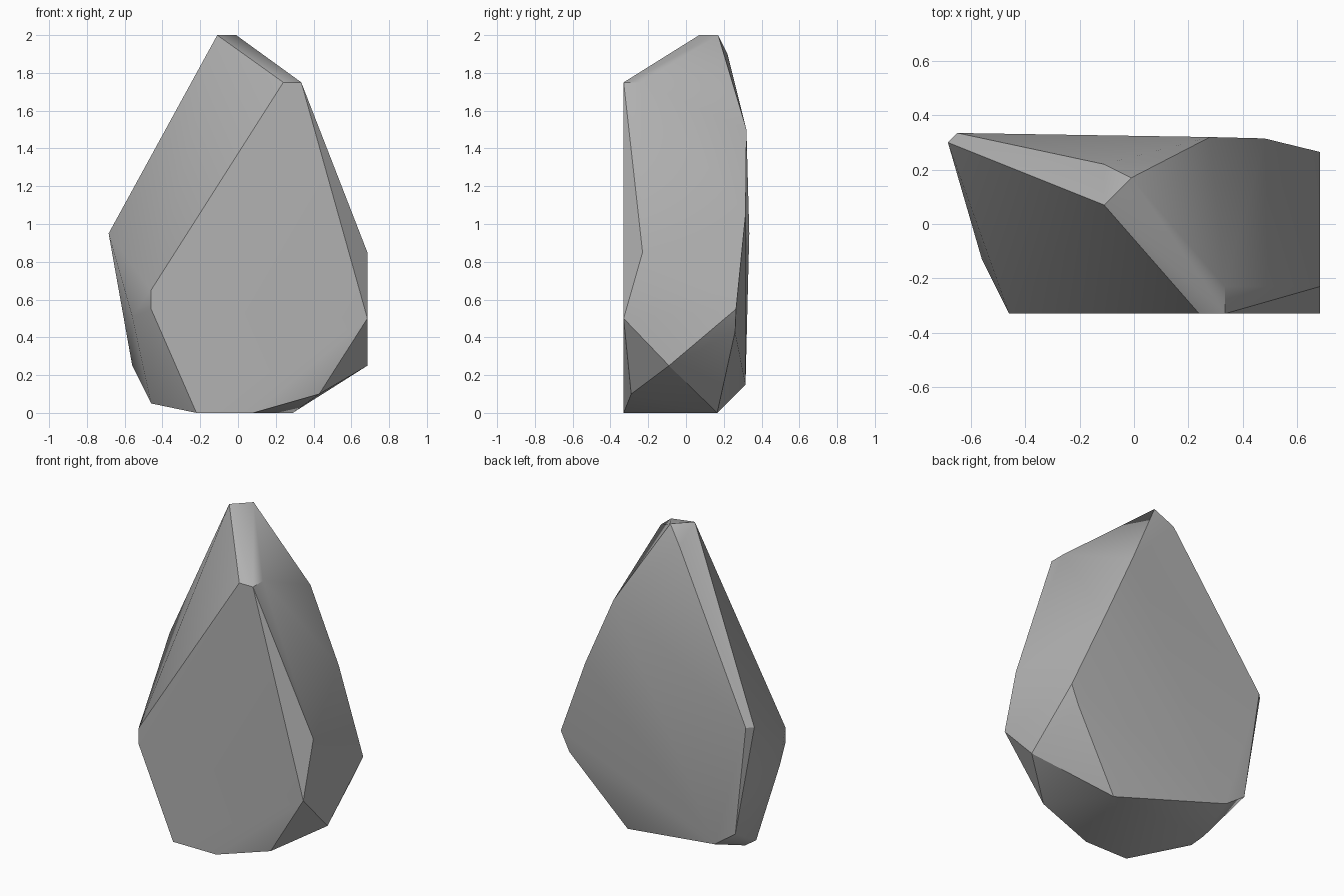
import bpy
import bmesh
import math

# Remove only the default object
default_object = bpy.data.objects.get("Cube")
if default_object:
    bpy.data.objects.remove(default_object, do_unlink=True)


def make_material(name, colour):
    material = bpy.data.materials.new(name)
    material.use_nodes = True
    material.diffuse_color = colour
    shader = material.node_tree.nodes["Principled BSDF"]
    shader.inputs["Base Color"].default_value = colour
    shader.inputs["Roughness"].default_value = 0.9
    return material


def faceted_stone(name, corner_groups, material):
    """Wrap a chiselled convex skin around the corners (in hundredths)."""
    bm = bmesh.new()
    for corners in corner_groups:
        for corner in corners:
            bm.verts.new([value / 100 for value in corner])
    bmesh.ops.convex_hull(bm, input=bm.verts, use_existing_faces=False)
    loose = [vert for vert in bm.verts if not vert.link_faces]
    bmesh.ops.delete(bm, geom=loose, context="VERTS")
    # Join the triangles of each flat facet
    bmesh.ops.dissolve_limit(bm, angle_limit=math.radians(1),
                             verts=bm.verts, edges=bm.edges)
    bmesh.ops.recalc_face_normals(bm, faces=bm.faces)

    mesh = bpy.data.meshes.new(name)
    bm.to_mesh(mesh)
    bm.free()
    mesh.materials.append(material)
    stone = bpy.data.objects.new(name, mesh)
    bpy.context.collection.objects.link(stone)
    return stone


# Narrow crest sloping from the peak to the front
crest = [(-11, 7, 200), (-1, 17, 200), (-11, 22, 190),
         (24, -33, 175), (33.5, -33, 175), (33.5, -23, 175)]

# Rear shoulder and widest points of each flank
back_shoulder = [(28, 32, 150), (48, 31.5, 105)]
right_flank = [(-68.5, 30, 95), (-65, 33.5, 95), (-56, -13, 51),
               (-46, -33, 65), (-46, -33, 55)]
left_flank = [(68.5, -23, 85), (68.5, -33, 50), (68.5, 26.5, 55),
              (68.5, -9, 25), (63, 26, 43)]

# Chipped lower rim and the flat base
lower_rim = [(43, -29, 10), (-56, 31, 25), (-42, 31.5, 15),
             (-46, -4, 5), (-46, 7, 6)]
base = [(-22, -33, 0), (8, -33, 0), (29, 16.5, 0)]

stone_grey = make_material("stone grey", (0.45, 0.45, 0.45, 1))
rock = faceted_stone("rock", [crest, back_shoulder, right_flank,
                              left_flank, lower_rim, base], stone_grey)

# Soften shallow facets while keeping the strong chisel edges
bpy.ops.object.select_all(action="DESELECT")
rock.select_set(True)
bpy.context.view_layer.objects.active = rock
bpy.ops.object.shade_smooth_by_angle(angle=math.radians(30))
